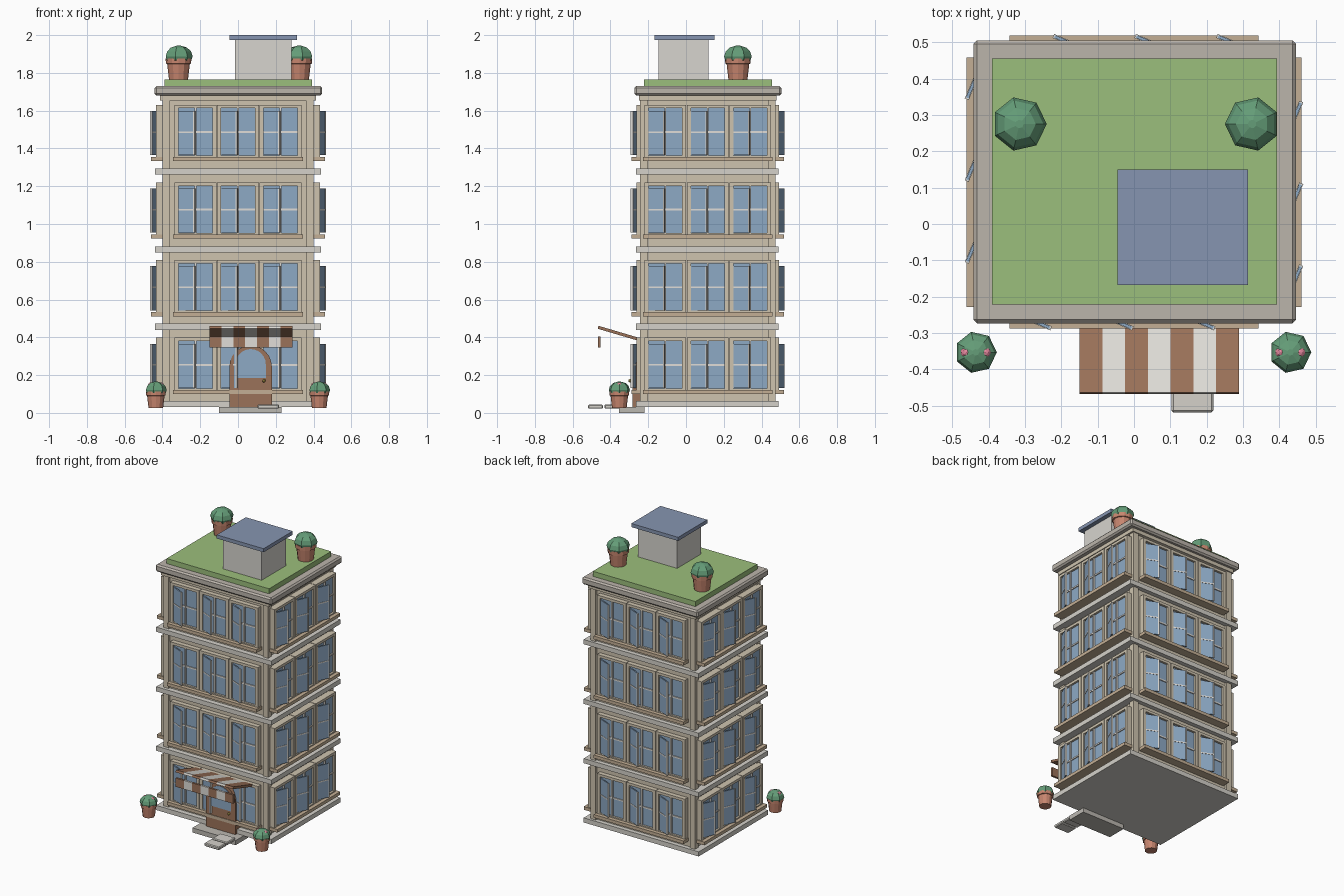
import bpy, bmesh, math
from mathutils import Matrix, Vector

if "Cube" in bpy.data.objects:
    bpy.data.objects.remove(bpy.data.objects["Cube"])

MATS = {}
COLOURS = {
    "wall": (0.62, 0.55, 0.43), "trim": (0.66, 0.64, 0.59), "roof": (0.50, 0.46, 0.41),
    "sill": (0.55, 0.43, 0.30), "glass": (0.27, 0.40, 0.56), "grass": (0.33, 0.52, 0.20),
    "hut": (0.68, 0.66, 0.62), "slate": (0.24, 0.30, 0.44), "brown": (0.33, 0.17, 0.10),
    "cream": (0.75, 0.73, 0.69), "pot": (0.58, 0.24, 0.16), "leaf": (0.13, 0.34, 0.19),
    "flower": (0.80, 0.25, 0.35), "brass": (0.75, 0.58, 0.12), "stone": (0.5, 0.48, 0.44)}


def finish(bm, name, colour):
    if colour not in MATS:
        MATS[colour] = bpy.data.materials.new(colour)
        MATS[colour].diffuse_color = (*COLOURS[colour], 1)
    bmesh.ops.recalc_face_normals(bm, faces=bm.faces)
    me = bpy.data.meshes.new(name)
    bm.to_mesh(me)
    bm.free()
    me.materials.append(MATS[colour])
    ob = bpy.data.objects.new(name, me)
    bpy.context.collection.objects.link(ob)
    return ob


def add_box(bm, x0, x1, y0, y1, z0, z1, mat=Matrix()):
    m = Matrix.Translation(((x0 + x1) / 2, (y0 + y1) / 2, (z0 + z1) / 2))
    bmesh.ops.create_cube(bm, size=1, matrix=mat @ m @ Matrix.Diagonal((x1 - x0, y1 - y0, z1 - z0, 1)))


def boxes(name, colour, items, bevel=0):
    bm = bmesh.new()
    for it in items:
        add_box(bm, *it)
    ob = finish(bm, name, colour)
    if bevel:
        mod = ob.modifiers.new("bevel", 'BEVEL')
        mod.width = bevel
    return ob


def prism(name, colour, pts, y0, y1):
    """Extrude an x-z outline from y0 to y1."""
    bm = bmesh.new()
    f = bm.faces.new([bm.verts.new((x, y0, z)) for x, z in pts])
    r = bmesh.ops.extrude_face_region(bm, geom=[f])
    bmesh.ops.translate(bm, vec=(0, y1 - y0, 0),
                        verts=[v for v in r["geom"] if isinstance(v, bmesh.types.BMVert)])
    return finish(bm, name, colour)


CY, STEP = 0.115, 0.411          # building centre in y, storey height

# Walls, corner posts and floor bands
boxes("walls", "wall", [(-0.39, 0.39, -0.23, 0.46, 0.04, 1.68)])
boxes("corner_posts", "wall", [(x - 0.02, x + 0.02, y - 0.02, y + 0.02, 0.04, 1.67)
                               for x in (-0.38, 0.38) for y in (-0.223, 0.453)])
boxes("floor_bands", "trim", [(-0.44, 0.44, -0.265, 0.49, z, z + 0.032)
                              for z in (0.03, 0.44, 0.85, 1.262)])

# Roof slab, under-trim and grass
boxes("roof_trim", "wall", [(-0.412, 0.412, -0.25, 0.48, 1.655, 1.685)])
boxes("roof_slab", "roof", [(-0.442, 0.446, -0.273, 0.505, 1.68, 1.73)], 0.01)
boxes("roof_grass", "grass", [(-0.39, 0.393, -0.222, 0.455, 1.72, 1.765)])

# Rooftop hut
boxes("roof_hut", "hut", [(-0.015, 0.283, -0.145, 0.118, 1.76, 1.98)])
boxes("roof_hut_cap", "slate", [(-0.045, 0.313, -0.168, 0.15, 1.975, 2.0)])

# Windows: local -y points outwards, three bays per side and storey
frames, bars, glass, leaves, leaf_bars, sills = (bmesh.new() for _ in range(6))
for k, dist in enumerate((0.355, 0.413, 0.355, 0.413)):
    for floor in range(4):
        m = (Matrix.Translation((0, CY, floor * STEP)) @ Matrix.Rotation(k * math.pi / 2, 4, 'Z')
             @ Matrix.Translation((0, -dist, 0)))
        add_box(sills, -0.343, 0.343, -0.048, 0.03, 0.10, 0.122, m)
        for u in (-0.225, 0, 0.225):
            w = m @ Matrix.Translation((u, 0, 0))
            for s in (-1, 1):
                add_box(frames, s * 0.1 - 0.0105, s * 0.1 + 0.0105, -0.022, 0.03, 0.12, 0.398, w)
            add_box(frames, -0.09, 0.09, -0.022, 0.03, 0.38, 0.398, w)
            add_box(frames, -0.09, 0.09, -0.022, 0.03, 0.115, 0.13, w)
            add_box(glass, -0.09, 0.09, -0.008, 0.03, 0.13, 0.38, w)
            add_box(bars, -0.005, 0.005, -0.018, 0, 0.13, 0.38, w)
            add_box(bars, -0.09, 0.09, -0.014, 0, 0.249, 0.259, w)
            # casement leaf hinged on its left edge, swung outwards
            c = w @ Matrix.Translation((-0.086, -0.012, 0)) @ Matrix.Rotation(math.radians(-23), 4, 'Z')
            add_box(leaves, 0, 0.086, -0.004, 0.004, 0.132, 0.366, c)
            add_box(leaf_bars, 0, 0.086, -0.006, 0.006, 0.25, 0.258, c)
            add_box(leaf_bars, 0.082, 0.09, -0.006, 0.006, 0.132, 0.366, c)
finish(frames, "window_frames", "wall")
finish(bars, "window_bars", "cream")
finish(glass, "window_glass", "glass")
finish(leaves, "open_casements", "glass")
finish(leaf_bars, "casement_bars", "cream")
finish(sills, "window_sills", "sill")

# Arched door with glass and knob
DX = 0.067


def arch(r, z0, zs, n=12):
    top = [(DX + r * math.cos(i * math.pi / n), zs + r * math.sin(i * math.pi / n)) for i in range(n + 1)]
    return [(DX + r, z0)] + top + [(DX - r, z0)]


prism("door", "brown", arch(0.112, 0.03, 0.245), -0.284, -0.22)
prism("door_glass", "glass", arch(0.08, 0.185, 0.258), -0.288, -0.25)
bm = bmesh.new()
bmesh.ops.create_icosphere(bm, subdivisions=1, radius=0.01, matrix=Matrix.Translation((0.137, -0.297, 0.17)))
finish(bm, "door_knob", "brass")

# Striped awning rising outwards, with a hanging front valance
tilt = Matrix.Translation((0, -0.245, 0.388)) @ Matrix.Rotation(math.radians(-16.5), 4, 'X')
stripes = {"brown": bmesh.new(), "cream": bmesh.new()}
for i in range(7):
    x = -0.15 + i * 0.0627
    b = stripes["cream" if i % 2 else "brown"]
    add_box(b, x, x + 0.0627, -0.23, 0, -0.008, 0.008, tilt)
    add_box(b, x, x + 0.0627, -0.466, -0.452, 0.345, 0.405)
for colour, b in stripes.items():
    finish(b, "awning_stripes_" + colour, colour)

# Stoop and stepping slabs
boxes("stoop", "stone", [(-0.1, 0.23, -0.355, -0.22, 0.0, 0.032)])
boxes("stepping_slabs", "trim", [(0.103, 0.218, -0.518, -0.44, 0.022, 0.044),
                                 (0.103, 0.218, -0.432, -0.34, 0.022, 0.044)], 0.005)


# Potted bushes: tapered pot with rim, seven-sided leafy crown
def lathe(name, colour, profile, loc, n, turn=0.0):
    bm = bmesh.new()
    rings = [[bm.verts.new(Vector(loc) + Vector((r * math.cos(turn + 2 * math.pi * i / n),
                                                r * math.sin(turn + 2 * math.pi * i / n), z)))
              for i in range(n)] for r, z in profile]
    for a, b in zip(rings, rings[1:]):
        for i in range(n):
            bm.faces.new((a[i], a[(i + 1) % n], b[(i + 1) % n], b[i]))
    bm.faces.new(rings[0])
    bm.faces.new(rings[-1])
    return finish(bm, name, colour)


def bush(label, x, y, z, s, turn, flowers):
    pot = [(0.05, 0), (0.06, 0.085), (0.067, 0.087), (0.068, 0.115), (0.05, 0.115)]
    crown = [(0.045, 0.09), (0.068, 0.105), (0.075, 0.125), (0.066, 0.152), (0.045, 0.172), (0.012, 0.182)]
    lathe(label + "_pot", "pot", [(r * s, h * s) for r, h in pot], (x, y, z), 12)
    lathe(label + "_crown", "leaf", [(r * s, h * s) for r, h in crown], (x, y, z), 7, turn)
    if flowers:
        bm = bmesh.new()
        for d in (-0.026, 0.026):
            bmesh.ops.create_icosphere(bm, subdivisions=2, radius=0.016,
                                       matrix=Matrix.Translation((x + d, y, z + 0.121)))
        finish(bm, label + "_flowers", "flower")


bush("roof_bush_left", -0.315, 0.275, 1.762, 1.0, 0, False)
bush("roof_bush_right", 0.325, 0.275, 1.762, 1.0, math.pi, False)
bush("ground_bush_left", -0.435, -0.353, 0.025, 0.77, 0, True)
bush("ground_bush_right", 0.43, -0.353, 0.025, 0.77, 0, True)

for m in bpy.data.materials:
    if m.users and not m.is_grease_pencil:
        m.use_nodes = True
        m.node_tree.nodes["Principled BSDF"].inputs["Base Color"].default_value = m.diffuse_color
